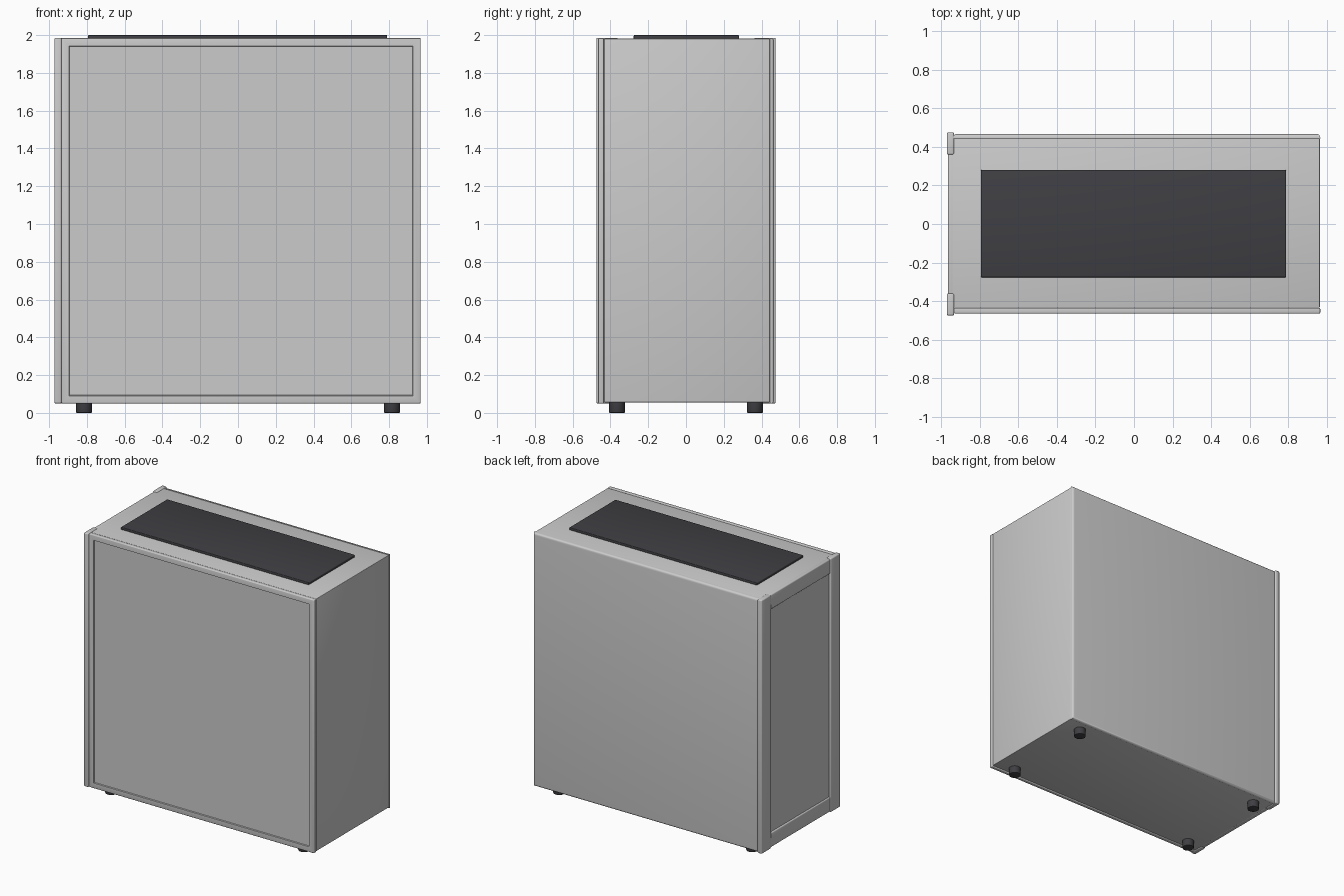
import bpy, bmesh, math

if "Cube" in bpy.data.objects:
    bpy.data.objects.remove(bpy.data.objects["Cube"])

dark = bpy.data.materials.new("dark_trim")
dark.diffuse_color = (0.05, 0.05, 0.057, 1)
dark.use_nodes = True
dark.node_tree.nodes["Principled BSDF"].inputs["Base Color"].default_value = dark.diffuse_color


def finish(bm, name, mat=None):
    bmesh.ops.recalc_face_normals(bm, faces=bm.faces)
    me = bpy.data.meshes.new(name)
    bm.to_mesh(me)
    bm.free()
    ob = bpy.data.objects.new(name, me)
    bpy.context.collection.objects.link(ob)
    if mat:
        me.materials.append(mat)
    bpy.ops.object.select_all(action='DESELECT')
    bpy.context.view_layer.objects.active = ob
    ob.select_set(True)
    bpy.ops.object.shade_smooth_by_angle(angle=math.radians(35))
    return ob


def box_mesh(x, y, z):
    bm = bmesh.new()
    bmesh.ops.create_cube(bm, size=1)
    for v in bm.verts:
        for i, (lo, hi) in enumerate((x, y, z)):
            v.co[i] = lo if v.co[i] < 0 else hi
    return bm


def box(name, x, y, z, bevel=0.0, mat=None, segments=3, edge_test=None):
    bm = box_mesh(x, y, z)
    if bevel:
        edges = [e for e in bm.edges if edge_test is None or edge_test(e)]
        bmesh.ops.bevel(bm, geom=edges, offset=bevel, segments=segments,
                        profile=0.5, affect='EDGES')
    return finish(bm, name, mat)


# Main chassis between the two side panels
box("chassis", (-0.945, 0.965), (-0.434, 0.444), (0.055, 1.982), 0.004)

# Front side panel: thin slab with a recessed window
bm = box_mesh((-0.935, 0.967), (-0.465, -0.435), (0.05, 1.984))
bmesh.ops.bevel(bm, geom=bm.edges[:], offset=0.006, segments=3,
                profile=0.5, affect='EDGES')
face = min(bm.faces, key=lambda f: f.calc_center_median().y)
bmesh.ops.inset_region(bm, faces=[face], thickness=0.049)
bmesh.ops.inset_region(bm, faces=[face], thickness=0.004, depth=-0.008)
finish(bm, "window_side_panel")

# Back side panel with rounded outer edges
box("plain_side_panel", (-0.94, 0.967), (0.444, 0.467), (0.05, 1.984), 0.018,
    segments=4,
    edge_test=lambda e: all(v.co.y > 0.46 for v in e.verts))

# Corner posts on the intake end
for side, s in (("front", -1), ("back", 1)):
    ys = sorted((s * 0.36, s * 0.475))
    box(side + "_corner_post", (-0.972, -0.934), ys, (0.05, 1.986), 0.008)

# Recessed intake panel with top and bottom rails
box("intake_panel", (-0.955, -0.93), (-0.37, 0.37), (0.06, 1.975))
for name, z in (("top_rail", (1.87, 1.982)), ("bottom_rail", (0.054, 0.165))):
    box("intake_" + name, (-0.966, -0.93), (-0.365, 0.365), z, 0.008)

# Dark filter on the top
box("top_filter", (-0.795, 0.79), (-0.277, 0.281), (1.975, 2.0), 0.005, dark)

# Four round feet
for xs, ex in (("left", -1), ("right", 1)):
    for ysn, ey in (("front", -1), ("back", 1)):
        bm = bmesh.new()
        bmesh.ops.create_cone(bm, cap_ends=True, segments=32, radius1=0.042,
                              radius2=0.042, depth=0.06)
        rim = [e for e in bm.edges if all(v.co.z < 0 for v in e.verts)]
        bmesh.ops.bevel(bm, geom=rim, offset=0.004, segments=2,
                        profile=0.5, affect='EDGES')
        bmesh.ops.translate(bm, verts=bm.verts,
                            vec=(ex * 0.815, ey * 0.365, 0.03))
        finish(bm, f"{ysn}_{xs}_foot", dark)
